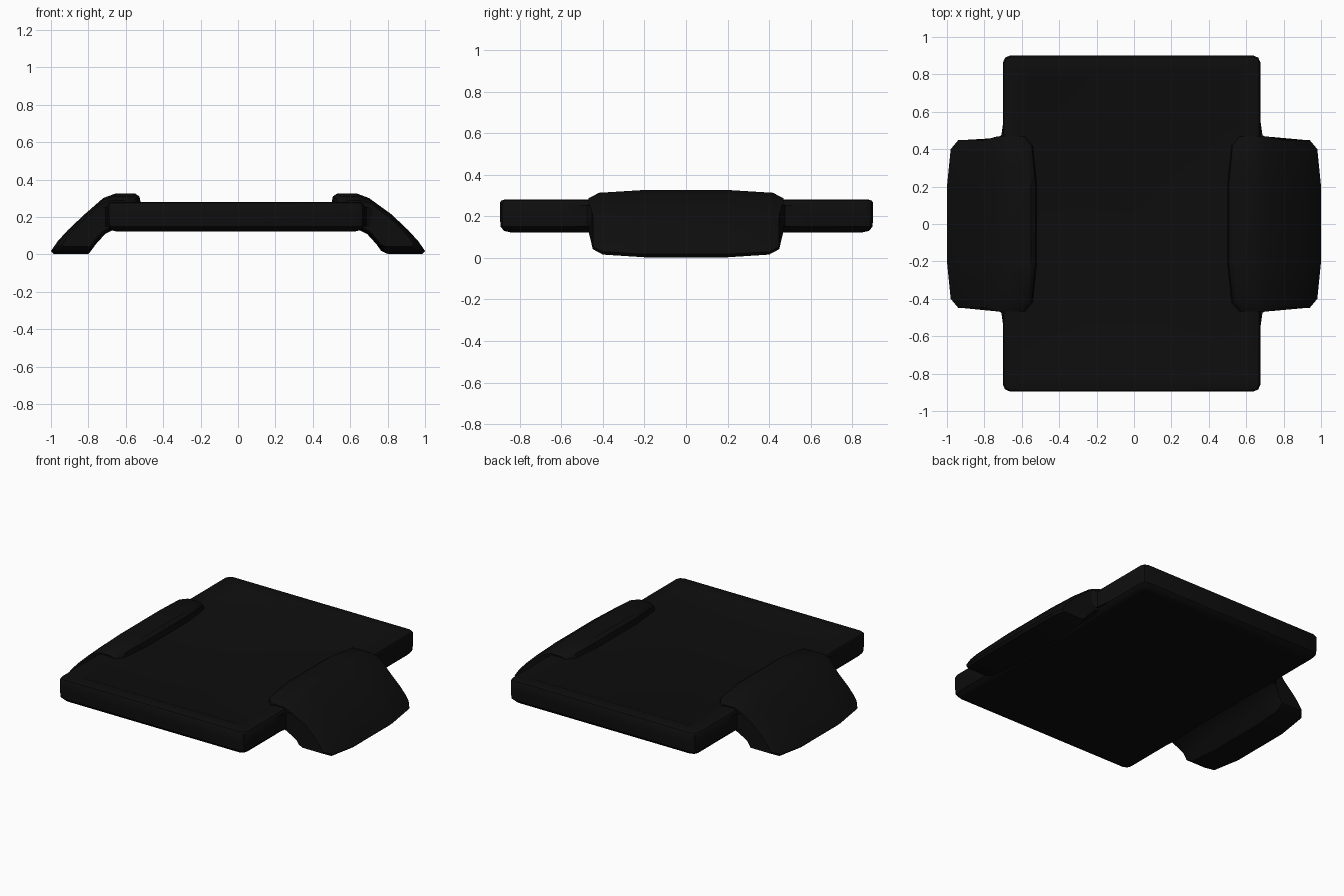
import bpy, bmesh

if "Cube" in bpy.data.objects:
    bpy.data.objects.remove(bpy.data.objects["Cube"])

black = bpy.data.materials.new("near_black_plastic")
black.diffuse_color = (0.0042, 0.0042, 0.0042, 1)
black.use_nodes = True
black.node_tree.nodes["Principled BSDF"].inputs["Base Color"].default_value = black.diffuse_color


def loft(name, rings, angle=0.6):
    """Skin a list of equal-length closed rings and cap both ends."""
    bm = bmesh.new()
    loops = [[bm.verts.new(p) for p in ring] for ring in rings]
    n = len(loops[0])
    for a, b in zip(loops, loops[1:]):
        for i in range(n):
            j = (i + 1) % n
            bm.faces.new((a[i], a[j], b[j], b[i]))
    bm.faces.new(loops[0])
    bm.faces.new(loops[-1])
    bmesh.ops.recalc_face_normals(bm, faces=bm.faces)
    me = bpy.data.meshes.new(name)
    bm.to_mesh(me)
    bm.free()
    me.materials.append(black)
    ob = bpy.data.objects.new(name, me)
    bpy.context.collection.objects.link(ob)
    bpy.ops.object.select_all(action='DESELECT')
    ob.select_set(True)
    bpy.context.view_layer.objects.active = ob
    bpy.ops.object.shade_smooth_by_angle(angle=angle)
    return ob


def plate_ring(inset, z, c=0.035):
    """Rectangle with clipped corners."""
    x0, x1 = -0.70 + inset, 0.675 - inset
    y0, y1 = -0.895 + inset, 0.90 - inset
    k = c * 0.3
    return [(x, y, z) for x, y in (
        (x0 + c, y0), (x1 - c, y0), (x1 - k, y0 + k), (x1, y0 + c),
        (x1, y1 - c), (x1 - k, y1 - k), (x1 - c, y1), (x0 + c, y1),
        (x0 + k, y1 - k), (x0, y1 - c), (x0, y0 + c), (x0 + k, y0 + k))]


# flat main plate, softened edges and a very shallow panel on top
loft("main_plate", [plate_ring(i, z) for i, z in (
    (0.05, 0.123), (0.02, 0.13), (0.003, 0.15), (0, 0.20), (0, 0.265),
    (0.006, 0.275), (0.02, 0.28), (0.085, 0.28), (0.10, 0.274))])

# side arm outline in x, z (right side), swept along y with rounded ends
ARM = [(0.50, 0.275), (0.507, 0.31), (0.53, 0.326), (0.635, 0.326),
       (0.70, 0.302), (0.82, 0.215), (0.91, 0.13), (0.965, 0.07),
       (1.0, 0.018), (0.985, 0.003), (0.80, 0.003), (0.765, 0.02),
       (0.74, 0.055), (0.69, 0.11), (0.66, 0.125), (0.55, 0.18)]
SECTIONS = [(-0.448, 0.76), (-0.40, 0.92), (-0.20, 1), (0, 1),
            (0.20, 1), (0.40, 0.92), (0.448, 0.76)]


def arm_point(px, pz, y, s, side):
    x, z = 0.75 + (px - 0.75) * s, 0.165 + (pz - 0.165) * s
    flare = 1.045 if px < 0.72 else 1.0
    shift = -0.02 if side < 0 and px < 0.79 else 0
    return (side * x + shift, y * flare, z)


for side, label in ((-1, "left"), (1, "right")):
    loft(label + "_arm", [[arm_point(px, pz, y, s, side) for px, pz in ARM]
                          for y, s in SECTIONS])
    # small fillets where the arm meets the plate edge
    for end, tag in ((-1, "front"), (1, "back")):
        foot = [(0.65, 0.56), (0.675, 0.56), (0.687, 0.475),
                (0.73, 0.45), (0.73, 0.42), (0.65, 0.42)]
        off = -0.022 if side < 0 else 0
        loft(f"{label}_{tag}_fillet",
             [[(side * x + off, end * y, z) for x, y in foot]
              for z in (0.15, 0.255)])
